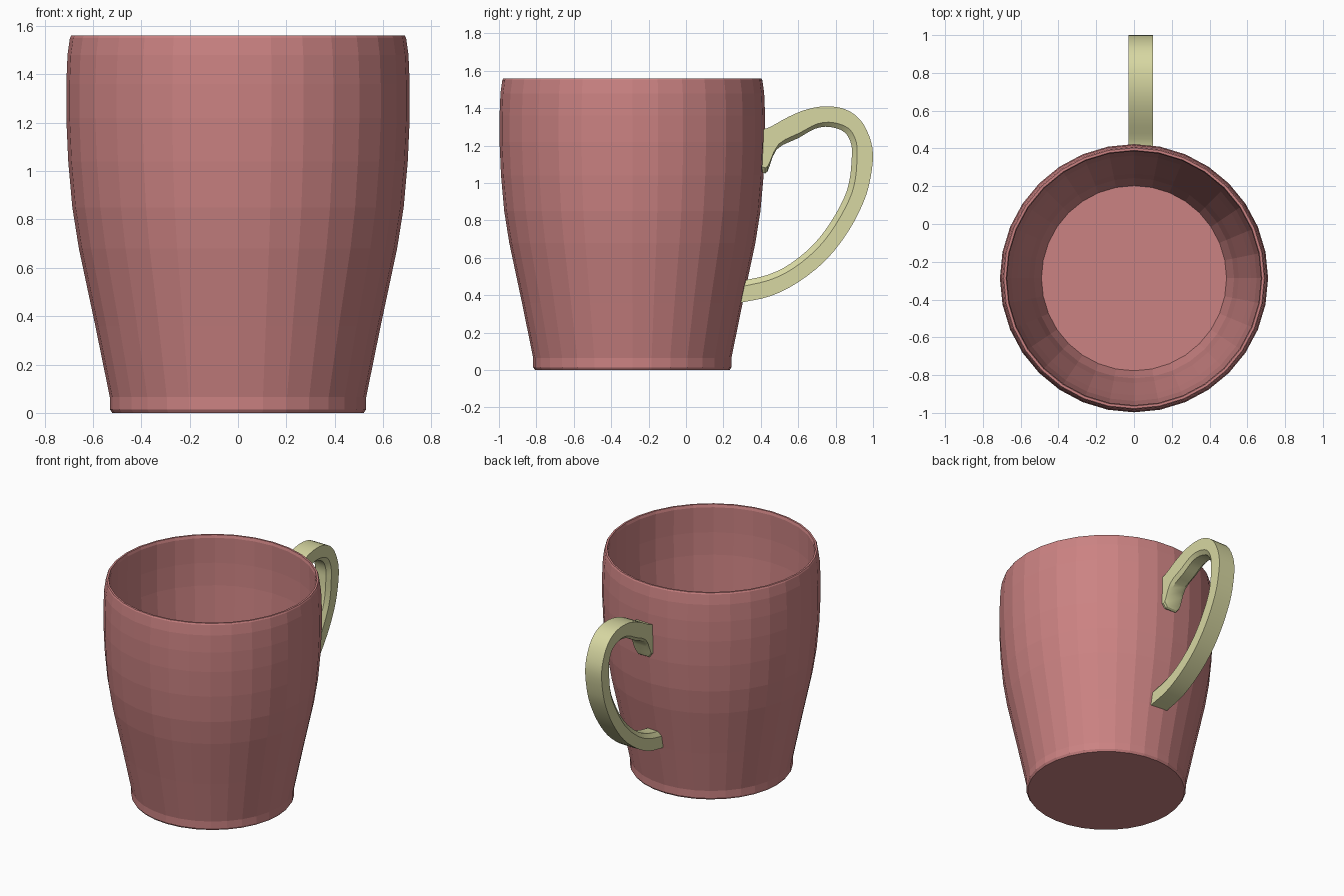
import bpy, bmesh, math
from mathutils import Vector

cube = bpy.data.objects.get("Cube")
if cube:
    bpy.data.objects.remove(cube, do_unlink=True)

CUP_Y = -0.287
SEGMENTS = 32


def material(name, rgb):
    m = bpy.data.materials.new(name)
    m.use_nodes = True
    m.diffuse_color = (*rgb, 1)
    m.node_tree.nodes["Principled BSDF"].inputs["Base Color"].default_value = (*rgb, 1)
    return m


def add_object(name, bm, mat):
    bmesh.ops.recalc_face_normals(bm, faces=bm.faces)
    mesh = bpy.data.meshes.new(name)
    bm.to_mesh(mesh)
    bm.free()
    mesh.materials.append(mat)
    obj = bpy.data.objects.new(name, mesh)
    bpy.context.collection.objects.link(obj)
    return obj


def skin(bm, rings):
    """Join closed rings of points with quads and cap both ends."""
    loops = [[bm.verts.new(p) for p in ring] for ring in rings]
    n = len(loops[0])
    for a, b in zip(loops, loops[1:]):
        for i in range(n):
            j = (i + 1) % n
            bm.faces.new((a[i], a[j], b[j], b[i]))
    bm.faces.new(loops[0])
    bm.faces.new(loops[-1])


def spline(points, steps):
    """Smooth path through the given points."""
    pts = [Vector(p) for p in points]
    pts = [2 * pts[0] - pts[1]] + pts + [2 * pts[-1] - pts[-2]]
    path = []
    for a, b, c, d in zip(pts, pts[1:], pts[2:], pts[3:]):
        for k in range(steps):
            t = k / steps
            path.append(0.5 * (2 * b + (c - a) * t + (2 * a - 5 * b + 4 * c - d) * t ** 2
                               + (3 * b - a - 3 * c + d) * t ** 3))
    return path + [pts[-2]]


rose = material("rose_glaze", (0.60, 0.225, 0.225))
cream = material("cream_glaze", (0.68, 0.68, 0.36))

# Cup: lathed wall, up the outside, over the rim and down to the inner floor
outside = [(0.52, 0), (0.53, 0.015), (0.53, 0.065), (0.59, 0.36), (0.658, 0.68), (0.685, 0.85),
           (0.702, 1.04), (0.71, 1.22), (0.71, 1.36), (0.705, 1.48), (0.695, 1.55), (0.69, 1.56)]
inside = [(0.677, 1.56), (0.672, 1.54), (0.675, 1.36), (0.672, 1.2), (0.65, 0.85),
          (0.62, 0.68), (0.555, 0.36), (0.53, 0.2), (0.49, 0.08)]
bm = bmesh.new()
skin(bm, [[(r * math.cos(math.tau * i / SEGMENTS), CUP_Y + r * math.sin(math.tau * i / SEGMENTS), z)
           for i in range(SEGMENTS)] for r, z in outside + inside])
add_object("cup", bm, rose)

# Handle: paired outer and inner side curves, with chamfered inner edges
outer = [(0.40, 1.285), (0.45, 1.30), (0.55, 1.355), (0.65, 1.395), (0.75, 1.41), (0.85, 1.395),
         (0.93, 1.34), (0.98, 1.25), (1.0, 1.15), (0.985, 1.02), (0.95, 0.90), (0.87, 0.745),
         (0.75, 0.59), (0.60, 0.47), (0.45, 0.395), (0.29, 0.36)]
inner = [(0.40, 1.06), (0.435, 1.06), (0.485, 1.18), (0.60, 1.24), (0.69, 1.29), (0.77, 1.30),
         (0.85, 1.27), (0.885, 1.20), (0.885, 1.12), (0.875, 1.02), (0.845, 0.92), (0.77, 0.785),
         (0.68, 0.67), (0.56, 0.57), (0.44, 0.51), (0.29, 0.475)]
mid, half, lip = 0.035, 0.065, 0.042
rings = []
for o, i in zip(spline(outer, 3), spline(inner, 3)):
    shoulder = i + (o - i).normalized() * 0.03
    section = [(-half, o), (half, o), (half, shoulder), (lip, i), (-lip, i), (-half, shoulder)]
    rings.append([(mid + x, p.x, p.y) for x, p in section])
bm = bmesh.new()
skin(bm, rings)
handle = add_object("handle", bm, cream)

bpy.ops.object.select_all(action='DESELECT')
handle.select_set(True)
bpy.context.view_layer.objects.active = handle
bpy.ops.object.shade_smooth_by_angle(angle=math.radians(30))
